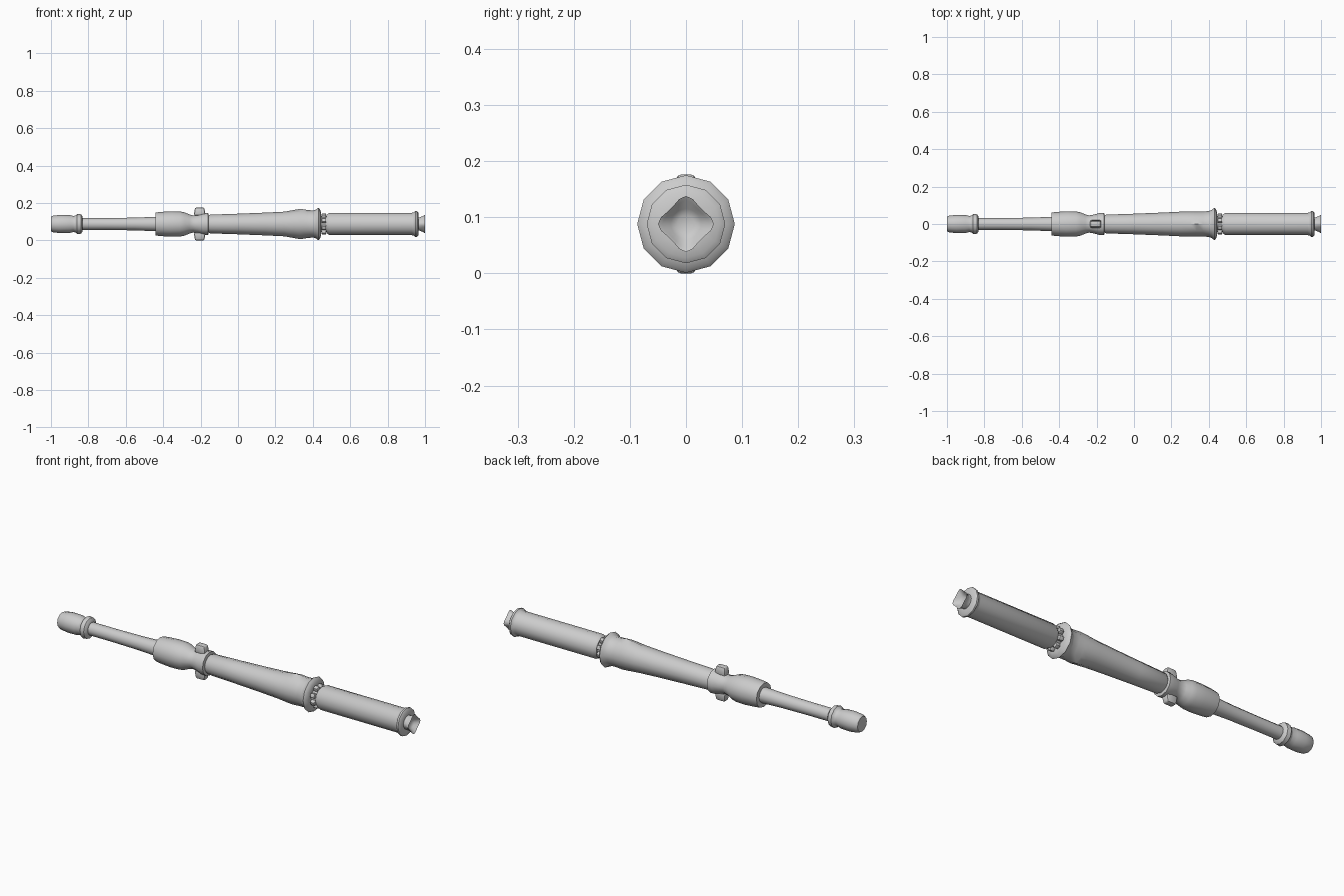
import bpy, bmesh, math
from mathutils import Matrix, Vector

if "Cube" in bpy.data.objects:
    bpy.data.objects.remove(bpy.data.objects["Cube"])

AXIS_Z = 0.088
grey = bpy.data.materials.new("light_grey")
grey.diffuse_color = (0.6, 0.6, 0.6, 1)
grey.use_nodes = True
grey.node_tree.nodes["Principled BSDF"].inputs["Base Color"].default_value = grey.diffuse_color


def finish(bm, name, angle=40):
    bmesh.ops.recalc_face_normals(bm, faces=bm.faces)
    me = bpy.data.meshes.new(name)
    bm.to_mesh(me)
    bm.free()
    me.materials.append(grey)
    ob = bpy.data.objects.new(name, me)
    bpy.context.collection.objects.link(ob)
    bpy.ops.object.select_all(action='DESELECT')
    ob.select_set(True)
    bpy.context.view_layer.objects.active = ob
    bpy.ops.object.shade_smooth_by_angle(angle=math.radians(angle))
    return ob


def lathe(name, profile, segs=12, shape=None, angle=40):
    """Turn (x, radius) points around the long axis; shape(x, r, a) alters the radius."""
    bm = bmesh.new()
    rings = []
    for x, r in profile:
        ring = []
        for i in range(segs):
            a = 2 * math.pi * i / segs
            rr = shape(x, r, a) if shape else r
            ring.append(bm.verts.new((x, rr * math.cos(a), AXIS_Z + rr * math.sin(a))))
        rings.append(ring)
    for p, q in zip(rings, rings[1:]):
        for i in range(segs):
            j = (i + 1) % segs
            bm.faces.new((p[i], p[j], q[j], q[i]))
    bm.faces.new(rings[0])
    bm.faces.new(rings[-1])
    return finish(bm, name, angle)


def block(name, x, radius, turn, size, taper=0.75, bevel=0.004):
    """Bevelled block standing outward from the axis, narrower at its outer end."""
    bm = bmesh.new()
    bmesh.ops.create_cube(bm, size=1)
    for v in bm.verts:
        k = taper if v.co.z > 0 else 1
        v.co = Vector((v.co.x * size[0] * k, v.co.y * size[1] * k, v.co.z * size[2] + radius))
    bmesh.ops.bevel(bm, geom=bm.edges[:], offset=bevel, segments=2, affect='EDGES', profile=0.5)
    bm.transform(Matrix.Translation((x, 0, AXIS_Z)) @ Matrix.Rotation(turn, 4, 'X'))
    return finish(bm, name)


# Rounded pommel and slim rod
lathe("pommel", [(-1, 0.038), (-0.99, 0.044), (-0.95, 0.049), (-0.9, 0.048), (-0.88, 0.043),
                 (-0.868, 0.045), (-0.86, 0.054), (-0.84, 0.052), (-0.832, 0.042), (-0.83, 0.03)])
lathe("slim_rod", [(-0.84, 0.032), (-0.7, 0.032), (-0.55, 0.034), (-0.43, 0.039)])

# Swollen emitter body and its collar
lathe("front_body", [(-0.442, 0.036), (-0.442, 0.061), (-0.42, 0.064), (-0.36, 0.068), (-0.31, 0.067),
                     (-0.285, 0.062), (-0.26, 0.051), (-0.24, 0.046), (-0.215, 0.05),
                     (-0.185, 0.059), (-0.16, 0.06), (-0.157, 0.045)])

# Buttons above and below the collar
for label, turn in (("upper", 0), ("lower", math.pi)):
    block(label + "_button", -0.205, 0.067, turn, (0.062, 0.042, 0.042), 0.8, 0.008)


# Long tapered shell, with humps above and below near the flange
def humps(x, r, a):
    near = max(0, 1 - abs(x - 0.335) / 0.085)
    return r + 0.014 * near * abs(math.sin(a)) ** 6


lathe("tapered_shell", [(-0.16, 0.044), (-0.15, 0.05), (0, 0.055), (0.15, 0.061), (0.25, 0.066),
                        (0.3, 0.067), (0.335, 0.067), (0.37, 0.067), (0.4, 0.069), (0.415, 0.075),
                        (0.43, 0.087), (0.438, 0.08), (0.445, 0.06), (0.445, 0.045)], 12, humps)

# Narrow neck with a ring of studs
lathe("neck", [(0.43, 0.043), (0.485, 0.043)])
for i in range(8):
    block("neck_stud", 0.459, 0.048, math.pi * (i + 0.5) / 4, (0.026, 0.024, 0.02), 0.85, 0.003)

# Straight handle with end flange
lathe("handle", [(0.474, 0.04), (0.474, 0.05), (0.49, 0.06), (0.93, 0.06), (0.942, 0.063),
                 (0.948, 0.07), (0.957, 0.07), (0.964, 0.06), (0.964, 0.03)])


# Hollow four-pointed end cup
def star(x, r, a):
    flare = min(1, max(0, (x - 0.965) / 0.035))
    return r * (1 + 0.28 * flare * abs(math.cos(2 * a)) ** 3 * (r > 0.03))


lathe("end_cup", [(0.955, 0.036), (0.97, 0.034), (0.985, 0.035), (1, 0.039),
                  (0.995, 0.034), (0.982, 0.027), (0.975, 0.015)], 24, star)
